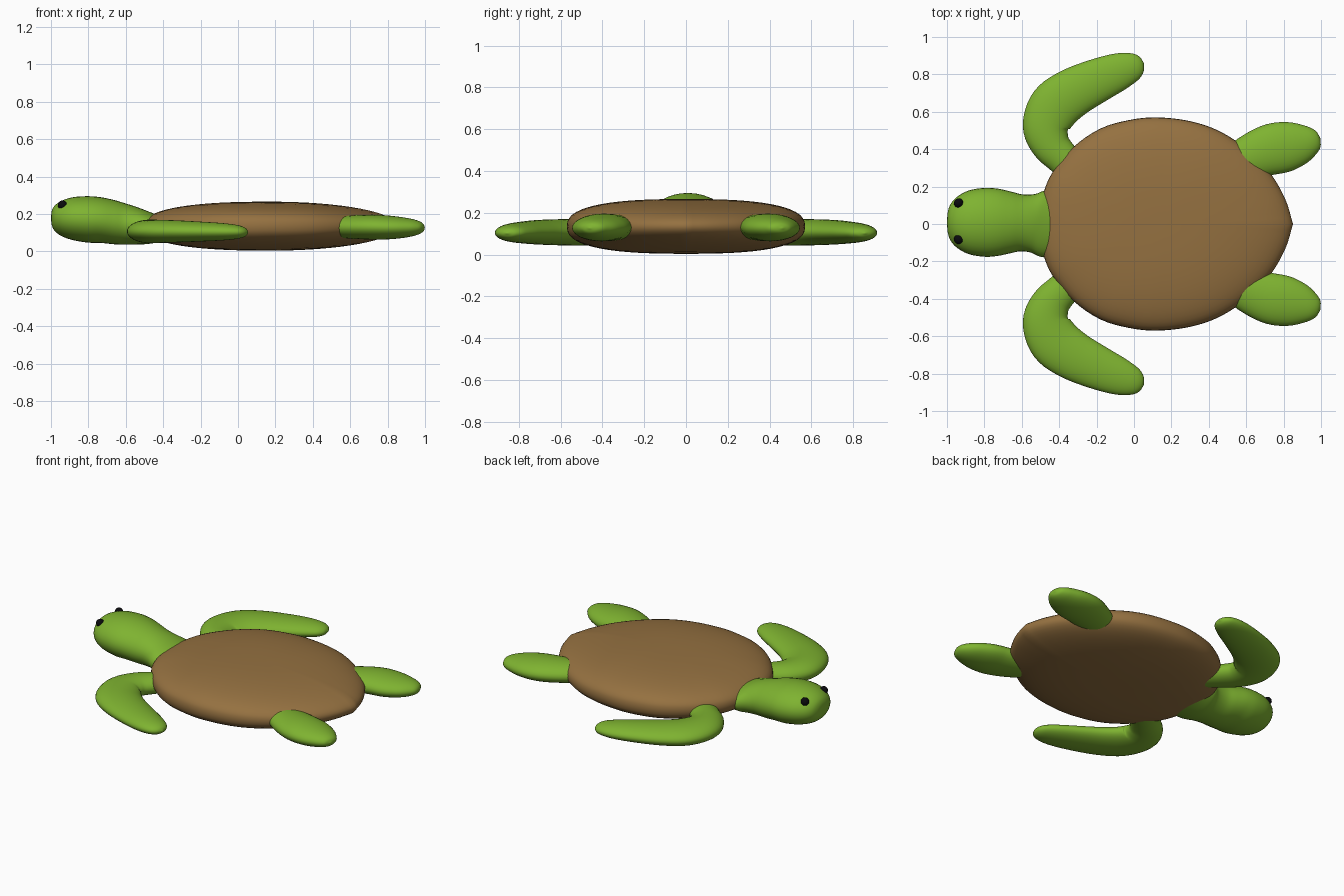
import bpy, math
from mathutils import Vector

if "Cube" in bpy.data.objects:
    bpy.data.objects.remove(bpy.data.objects["Cube"])


def material(name, rgb):
    m = bpy.data.materials.new(name)
    m.diffuse_color = (*rgb, 1)
    m.use_nodes = True
    m.node_tree.nodes["Principled BSDF"].inputs["Base Color"].default_value = m.diffuse_color
    return m


GREEN = material("skin green", (0.21, 0.45, 0.03))
BROWN = material("shell brown", (0.30, 0.165, 0.052))
BLACK = material("eye black", (0.003, 0.003, 0.004))


def spline(points, steps):
    """Smooth Catmull-Rom interpolation of tuples of any length."""
    pts = [Vector(p) for p in points]
    pts = [pts[0] * 2 - pts[1]] + pts + [pts[-1] * 2 - pts[-2]]
    out = []
    for i in range(1, len(pts) - 2):
        a, b, c, d = pts[i - 1:i + 3]
        for k in range(steps):
            t = k / steps
            out.append(0.5 * (2 * b + (c - a) * t + (2 * a - 5 * b + 4 * c - d) * t * t
                              + (3 * b - a - 3 * c + d) * t ** 3))
    return out + [pts[-2]]


def skin(name, rings, mat):
    """Join equal-sized rings of points into a closed smooth mesh."""
    n = len(rings[0])
    verts = [v for r in rings for v in r]
    faces = [(i * n + j, i * n + (j + 1) % n, (i + 1) * n + (j + 1) % n, (i + 1) * n + j)
             for i in range(len(rings) - 1) for j in range(n)]
    faces.append(tuple(range(n))[::-1])
    faces.append(tuple(range(len(verts) - n, len(verts))))
    me = bpy.data.meshes.new(name)
    me.from_pydata(verts, [], faces)
    me.materials.append(mat)
    ob = bpy.data.objects.new(name, me)
    bpy.context.collection.objects.link(ob)
    bpy.context.view_layer.objects.active = ob
    bpy.ops.object.select_all(action='DESELECT')
    ob.select_set(True)
    bpy.ops.object.mode_set(mode='EDIT')
    bpy.ops.mesh.select_all(action='SELECT')
    bpy.ops.mesh.normals_make_consistent(inside=False)
    bpy.ops.object.mode_set(mode='OBJECT')
    bpy.ops.object.shade_smooth()
    return ob


def limb(name, sections, side=1):
    """Loft ellipses along a flat path: (x, y, half width, z centre, half height)."""
    s = spline([(x, y, w, z, h) for x, y, w, z, h in sections], 5)
    rings = []
    for i, p in enumerate(s):
        q0, q1 = s[max(i - 1, 0)], s[min(i + 1, len(s) - 1)]
        d = Vector((q1[0] - q0[0], q1[1] - q0[1])).normalized()
        ring = []
        for k in range(32):
            a = math.tau * k / 32
            u = p[2] * math.cos(a)
            ring.append((p[0] - d.y * u, side * (p[1] + d.x * u), p[3] + p[4] * math.sin(a)))
        rings.append(ring)
    return skin(name, rings, GREEN)


# Shell: outline shrunk towards its centre while following a rounded height profile
CX, CZ, H = 0.17, 0.135, 0.131
half = spline([(0.85, 0), (0.81, 0.13), (0.73, 0.27), (0.61, 0.395), (0.46, 0.495),
               (0.30, 0.55), (0.12, 0.57), (-0.03, 0.555), (-0.18, 0.51), (-0.32, 0.415),
               (-0.43, 0.285), (-0.48, 0.18), (-0.50, 0.08), (-0.505, 0)], 4)
outline = [(p[0], p[1]) for p in half] + [(p[0], -p[1]) for p in half[-2:0:-1]]
rings = []
for i in range(33):
    phi = math.pi * (i / 32 - 0.5) * 0.995
    s = math.cos(phi)
    ring = []
    for x, y in outline:
        r = math.hypot(x - CX, y)
        n = 2.05 + 0.5 * (y / r) ** 2 + 0.4 * max(0, (CX - x) / r)
        z = H * (1 - s ** n) ** (1 / n) if s < 1 else 0
        ring.append((CX + (x - CX) * s, y * s, CZ + math.copysign(z, phi)))
    rings.append(ring)
skin("shell", rings, BROWN)

# Head and neck
limb("head", [(-0.38, 0.0, 0.17, 0.115, 0.06), (-0.48, 0.0, 0.178, 0.127, 0.087),
              (-0.54, 0.003, 0.157, 0.137, 0.10), (-0.60, 0.006, 0.152, 0.146, 0.11),
              (-0.66, 0.008, 0.165, 0.156, 0.118), (-0.73, 0.009, 0.18, 0.167, 0.122),
              (-0.80, 0.009, 0.184, 0.171, 0.124), (-0.88, 0.009, 0.171, 0.175, 0.115),
              (-0.94, 0.009, 0.141, 0.176, 0.096), (-0.978, 0.009, 0.102, 0.177, 0.070),
              (-0.995, 0.009, 0.058, 0.178, 0.040), (-1.0, 0.009, 0.004, 0.178, 0.003)])

for side, tag in ((1, "left"), (-1, "right")):
    # Long curved front flipper
    limb("front_flipper_" + tag,
         [(-0.28, 0.25, 0.085, 0.107, 0.055), (-0.38, 0.35, 0.09, 0.107, 0.06),
          (-0.445, 0.425, 0.105, 0.107, 0.062), (-0.470, 0.52, 0.125, 0.107, 0.063),
          (-0.425, 0.625, 0.138, 0.107, 0.062), (-0.33, 0.70, 0.132, 0.107, 0.059),
          (-0.20, 0.765, 0.118, 0.106, 0.053), (-0.08, 0.815, 0.10, 0.105, 0.046),
          (0.0, 0.842, 0.075, 0.104, 0.036), (0.038, 0.853, 0.045, 0.103, 0.022),
          (0.054, 0.857, 0.003, 0.103, 0.002)], side)
    # Short rear flipper
    limb("rear_flipper_" + tag,
         [(0.48, 0.29, 0.08, 0.13, 0.05), (0.60, 0.35, 0.115, 0.13, 0.062),
          (0.72, 0.395, 0.135, 0.13, 0.066), (0.81, 0.413, 0.134, 0.128, 0.063),
          (0.89, 0.43, 0.112, 0.127, 0.054), (0.95, 0.447, 0.078, 0.127, 0.041),
          (0.983, 0.458, 0.045, 0.127, 0.024), (0.995, 0.462, 0.003, 0.127, 0.002)], side)
    # Eye
    bpy.ops.mesh.primitive_uv_sphere_add(segments=20, ring_count=12, radius=0.025,
                                         location=(-0.938, 0.015 + side * 0.097, 0.247))
    eye = bpy.context.object
    eye.name = "eye_" + tag
    eye.data.materials.append(BLACK)
    bpy.ops.object.shade_smooth()
